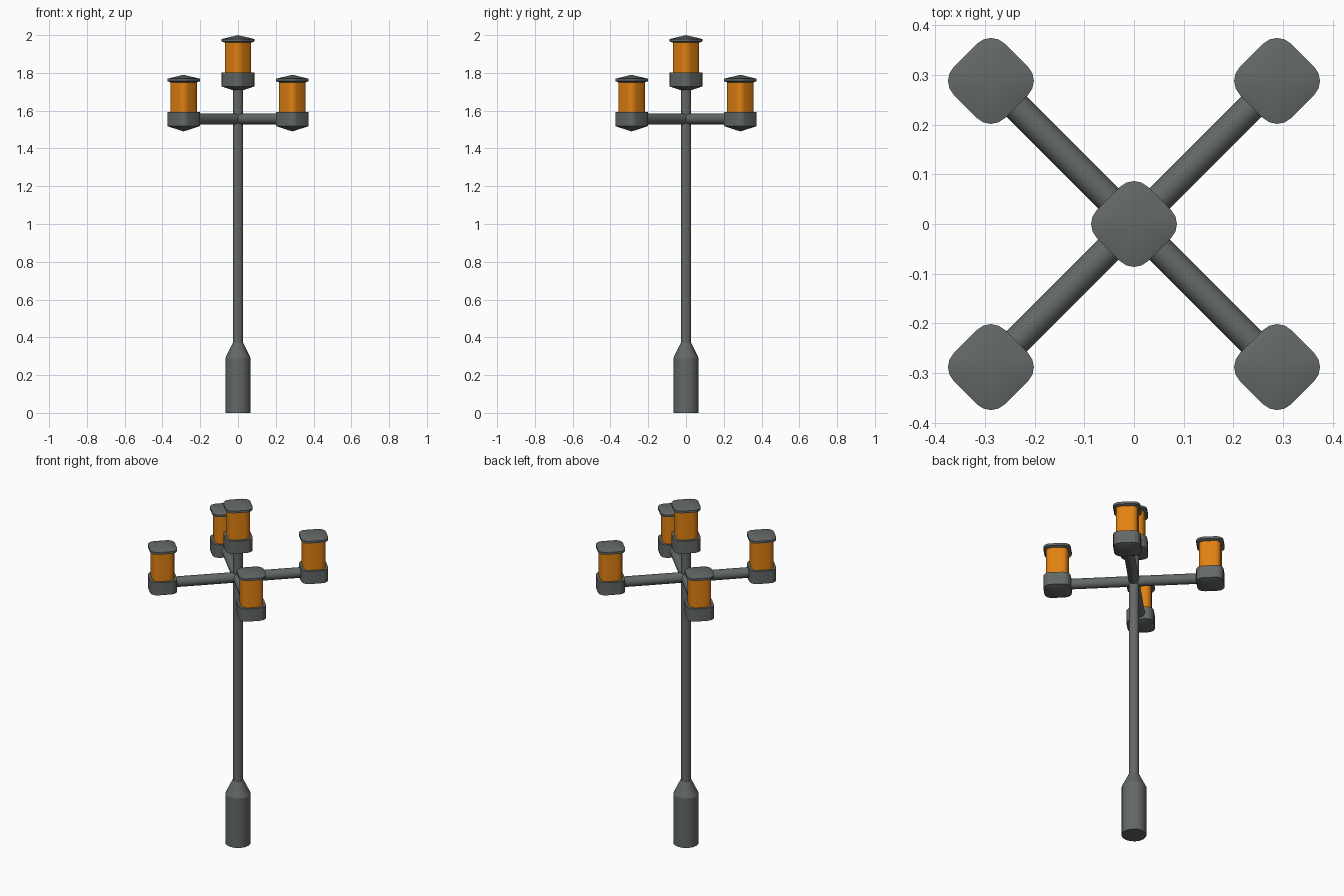
import bpy, bmesh, math
from mathutils import Matrix, Vector

if "Cube" in bpy.data.objects:
    bpy.data.objects.remove(bpy.data.objects["Cube"])


def material(name, rgb):
    m = bpy.data.materials.new(name)
    m.diffuse_color = (*rgb, 1)
    m.use_nodes = True
    m.node_tree.nodes["Principled BSDF"].inputs["Base Color"].default_value = m.diffuse_color
    return m


METAL = material("dark grey metal", (0.125, 0.139, 0.136))
AMBER = material("amber glass", (0.75, 0.22, 0.006))


def circle(r, n=16):
    return [(r * math.cos(2 * math.pi * i / n), r * math.sin(2 * math.pi * i / n))
            for i in range(n)]


def rounded_diamond(reach, steps=4):
    """Rounded square turned 45 degrees; reach = centre to corner along an axis."""
    r = reach * 0.46
    pts = []
    for q in range(4):
        a0 = q * math.pi / 2
        c = reach - r
        for i in range(steps + 1):
            a = a0 - math.pi / 4 + (math.pi / 2) * i / steps
            pts.append((c * math.cos(a0) + r * math.cos(a), c * math.sin(a0) + r * math.sin(a)))
    return pts


def loft(name, shape, rings, mat, matrix=Matrix(), angle=30):
    """Stack outlines at (size, height); size 0 closes the stack to a point."""
    bm = bmesh.new()
    layers = []
    for size, z in rings:
        pts = shape(size) if size else [(0, 0)]
        layers.append([bm.verts.new((x, y, z)) for x, y in pts])
    for a, b in zip(layers, layers[1:]):
        n = max(len(a), len(b))
        for i in range(n):
            j = (i + 1) % n
            if len(a) == 1:
                bm.faces.new((a[0], b[j], b[i]))
            elif len(b) == 1:
                bm.faces.new((a[i], a[j], b[0]))
            else:
                bm.faces.new((a[i], a[j], b[j], b[i]))
    for end in (layers[0], layers[-1]):
        if len(end) > 1:
            bm.faces.new(end)
    bmesh.ops.recalc_face_normals(bm, faces=bm.faces)
    me = bpy.data.meshes.new(name)
    bm.to_mesh(me)
    bm.free()
    me.materials.append(mat)
    ob = bpy.data.objects.new(name, me)
    ob.matrix_world = matrix
    bpy.context.collection.objects.link(ob)
    bpy.ops.object.select_all(action='DESELECT')
    ob.select_set(True)
    bpy.context.view_layer.objects.active = ob
    bpy.ops.object.shade_smooth_by_angle(angle=math.radians(angle))
    return ob


def lantern(name, x, y, z):
    """Lantern whose lowest point is at z."""
    m = Matrix.Translation((x, y, z))
    loft(name + "_holder", rounded_diamond,
         [(0, 0), (0.0865, 0.028), (0.0865, 0.102)], METAL, m, 18)
    loft(name + "_glass", rounded_diamond,
         [(0.070, 0.100), (0.070, 0.262)], AMBER, m)
    loft(name + "_cap", rounded_diamond,
         [(0.070, 0.260), (0.0865, 0.266), (0.0865, 0.279), (0, 0.300)], METAL, m, 18)


# Footing and pole
loft("footing", circle, [(0.067, 0), (0.067, 0.29), (0.0285, 0.37)], METAL, angle=25)
loft("pole", circle, [(0.0275, 0.30), (0.0275, 1.72)], METAL)

# Top lantern
lantern("top_lantern", 0, 0, 1.70)

# Four diagonal arms, each carrying a lantern
SPREAD, ARM_Z = 0.288, 1.556
for i in range(4):
    a = math.pi / 4 + i * math.pi / 2
    d = Vector((math.cos(a), math.sin(a), 0))
    m = Matrix.Translation((0, 0, ARM_Z)) @ d.to_track_quat('Z', 'Y').to_matrix().to_4x4()
    loft(f"arm_{i + 1}", circle, [(0.0285, 0), (0.0285, 0.36)], METAL, m)
    lantern(f"side_lantern_{i + 1}", math.copysign(SPREAD, d.x), math.copysign(SPREAD, d.y), 1.49)
